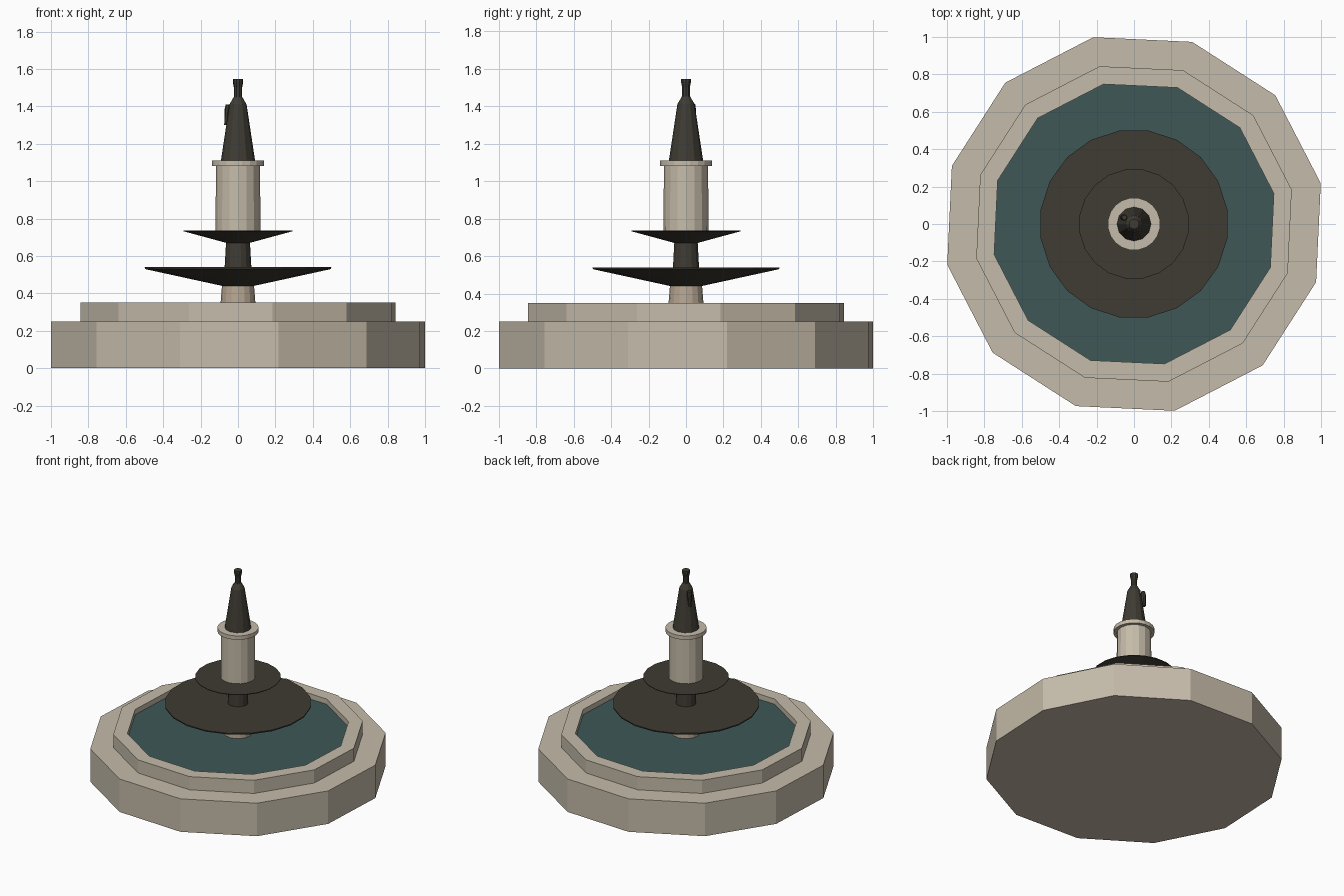
import bpy, bmesh, math
from mathutils import Matrix

if "Cube" in bpy.data.objects:
    bpy.data.objects.remove(bpy.data.objects["Cube"])


def material(name, rgb):
    m = bpy.data.materials.new(name)
    m.diffuse_color = (*rgb, 1)
    m.use_nodes = True
    m.node_tree.nodes["Principled BSDF"].inputs["Base Color"].default_value = m.diffuse_color
    return m


STONE = material("pale_stone", (0.56, 0.50, 0.40))
WARM = material("warm_stone", (0.47, 0.38, 0.29))
BRONZE = material("dark_bronze", (0.050, 0.044, 0.033))
WATER = material("water", (0.050, 0.095, 0.095))


def lathe(name, profile, sides, mat, phase=0.0, matrix=None, smooth=False):
    """Revolve (radius, z) points around z; open ends are capped flat."""
    bm = bmesh.new()
    rings = []
    for r, z in profile:
        angles = [math.radians(phase) + math.tau * i / sides for i in range(sides)]
        rings.append([bm.verts.new((r * math.cos(a), r * math.sin(a), z)) for a in angles])
    for lo, hi in zip(rings, rings[1:]):
        for i in range(sides):
            j = (i + 1) % sides
            bm.faces.new((lo[i], lo[j], hi[j], hi[i]))
    bm.faces.new(rings[0][::-1])
    bm.faces.new(rings[-1])
    if matrix:
        bm.transform(matrix)
    bmesh.ops.recalc_face_normals(bm, faces=bm.faces)
    me = bpy.data.meshes.new(name)
    bm.to_mesh(me)
    bm.free()
    me.materials.append(mat)
    ob = bpy.data.objects.new(name, me)
    bpy.context.collection.objects.link(ob)
    return ob


# Twelve-sided stepped basin with a sunken pool floor
lathe("basin", [(1.022, 0), (1.022, 0.25), (0.863, 0.25), (0.863, 0.35),
                (0.765, 0.35), (0.765, 0.28)], 12, STONE, 12.3)
lathe("pool_water", [(0.765, 0.285), (0.765, 0.31)], 12, WATER, 12.3)

# Pedestal and the two tiers of shallow bowls
lathe("pedestal", [(0.097, 0.30), (0.085, 0.45)], 16, WARM)
lathe("lower_bowl", [(0.085, 0.44), (0.503, 0.53), (0.505, 0.54)], 20, BRONZE, 9)
lathe("bowl_post", [(0.072, 0.53), (0.063, 0.69)], 14, BRONZE)
lathe("upper_bowl", [(0.063, 0.67), (0.294, 0.732), (0.295, 0.737)], 20, BRONZE, 9)

# Column and its capital
lathe("column", [(0.12, 0.73), (0.118, 1.09)], 16, STONE)
lathe("capital", [(0.141, 1.08), (0.141, 1.11)], 20, STONE, 9)

# Statue: robed body, shoulders, neck and head
lathe("statue_body", [(0.092, 1.105), (0.046, 1.41), (0.023, 1.45)], 12, BRONZE)
lathe("statue_head", [(0.022, 1.44), (0.022, 1.50), (0.028, 1.53), (0.028, 1.545)], 10, BRONZE)

# Arm hanging at the back left of the statue
lathe("statue_arm", [(0.013, -0.055), (0.018, 0.03), (0.014, 0.055)], 8, BRONZE,
      matrix=Matrix.Translation((-0.056, 0.035, 1.355)) @ Matrix.Rotation(math.radians(5), 4, 'Y'))
